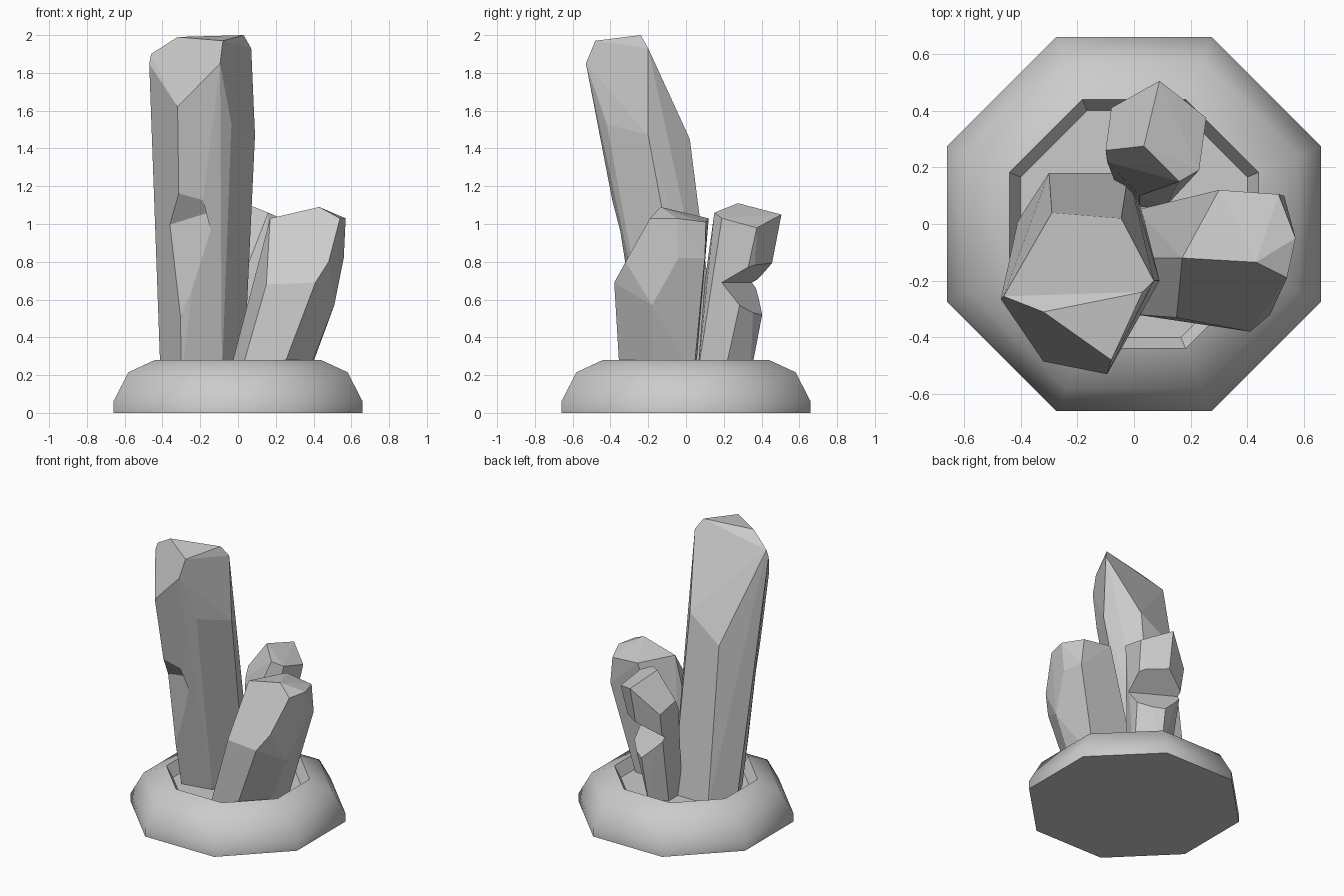
import bpy, bmesh, math
from mathutils import Vector

if "Cube" in bpy.data.objects:
    bpy.data.objects.remove(bpy.data.objects["Cube"])


def finish(name, bm):
    bmesh.ops.recalc_face_normals(bm, faces=bm.faces)
    mesh = bpy.data.meshes.new(name)
    bm.to_mesh(mesh)
    bm.free()
    ob = bpy.data.objects.new(name, mesh)
    bpy.context.collection.objects.link(ob)
    return ob


def hull(name, points):
    """Flat-faced convex solid around a few corner points."""
    bm = bmesh.new()
    for p in points:
        bm.verts.new(p)
    res = bmesh.ops.convex_hull(bm, input=bm.verts)
    loose = [v for v in bm.verts if not v.link_faces]
    bmesh.ops.delete(bm, geom=loose, context='VERTS')
    bmesh.ops.dissolve_limit(bm, angle_limit=math.radians(4),
                             verts=bm.verts, edges=bm.edges)
    return finish(name, bm)


def cut(target, cutter):
    mod = target.modifiers.new("chip", 'BOOLEAN')
    mod.operation = 'DIFFERENCE'
    mod.solver = 'EXACT'
    mod.object = cutter
    cutter.hide_render = True
    cutter.hide_viewport = True


# octagonal base: rings of (apothem, z), hollow on top
bm = bmesh.new()
rings = []
for apothem, z in [(.66, 0), (.66, .06), (.58, .215), (.44, .28), (.40, .20)]:
    r = apothem / math.cos(math.pi / 8)
    rings.append([bm.verts.new((r * math.cos((i + .5) * math.pi / 4),
                                r * math.sin((i + .5) * math.pi / 4), z))
                  for i in range(8)])
for k, (lo, hi) in enumerate(zip(rings, rings[1:])):
    for i in range(8):
        j = (i + 1) % 8
        f = bm.faces.new((lo[i], lo[j], hi[j], hi[i]))
        f.smooth = k < 3
bm.faces.new(rings[0])
bm.faces.new(rings[-1])
finish("base", bm)

# tall leaning crystal
tall = hull("tall_crystal", [
    # tip
    (-.47, -.265, 1.85), (-.46, -.255, 1.90), (-.32, -.31, 1.99),
    (-.08, -.48, 1.97), (-.095, -.53, 1.85), (.03, -.24, 2.0),
    (.07, -.20, 1.93),
    # shoulders
    (-.32, -.485, 1.62), (-.035, -.42, 1.53), (.09, -.20, 1.47),
    (-.045, .02, 1.45), (-.29, .04, 1.28),
    # foot
    (-.41, .01, .19), (-.30, -.21, .19), (-.085, -.17, .19),
    (.03, .04, .19), (-.02, .18, .19), (-.30, .18, .19)])

# chip on the front edge of the tall crystal
left, right = Vector((-.35, -.28, 1.0)), Vector((-.19, -.337, 1.05))
mid = (left + right) / 2
top = mid + 2 * (Vector((-.305, -.39, 1.15)) - mid)
low = mid + 2 * (Vector((-.28, -.284, .59)) - mid)
cut(tall, hull("tall_chip_cutter", [mid + 1.8 * (left - mid),
                                    mid + 1.8 * (right - mid), top, low]))

# right crystal
hull("right_crystal", [
    # tip
    (.43, -.135, 1.09), (.17, -.12, 1.03), (.30, .12, 1.03),
    (.51, .105, 1.01), (.57, -.05, 1.03), (.54, -.19, 1.03),
    # shoulders
    (.15, -.33, .68), (.41, -.38, .69), (.48, -.32, .80),
    (.51, -.18, .57), (.56, -.04, .82), (.53, .10, .82),
    # foot
    (.01, -.32, .19), (.22, -.35, .19), (.36, -.18, .19),
    (.37, .04, .19), (.01, .05, .19), (-.05, -.12, .19)])

# back crystal
back = hull("back_crystal", [
    # tip
    (.035, .275, 1.11), (.16, .15, 1.06), (.23, .19, 1.03),
    (.255, .375, .98), (.09, .505, 1.05), (-.08, .41, .87),
    (-.10, .26, .92), (-.095, .22, .85), (.02, .10, .70),
    # foot
    (.17, .20, .19), (.06, .34, .19), (-.06, .28, .19),
    (-.06, .13, .19), (.02, .06, .19), (.11, .06, .19)])

# deep wedge broken out of the back crystal
a, b = Vector((.30, .135, .69)), Vector((-.13, .378, .69))
out = Vector((.49, .87, 0)) * .4
up, down = out + Vector((0, 0, .24)), out - Vector((0, 0, .56))
cut(back, hull("back_notch_cutter", [a, b, a + up, b + up, a + down, b + down]))
